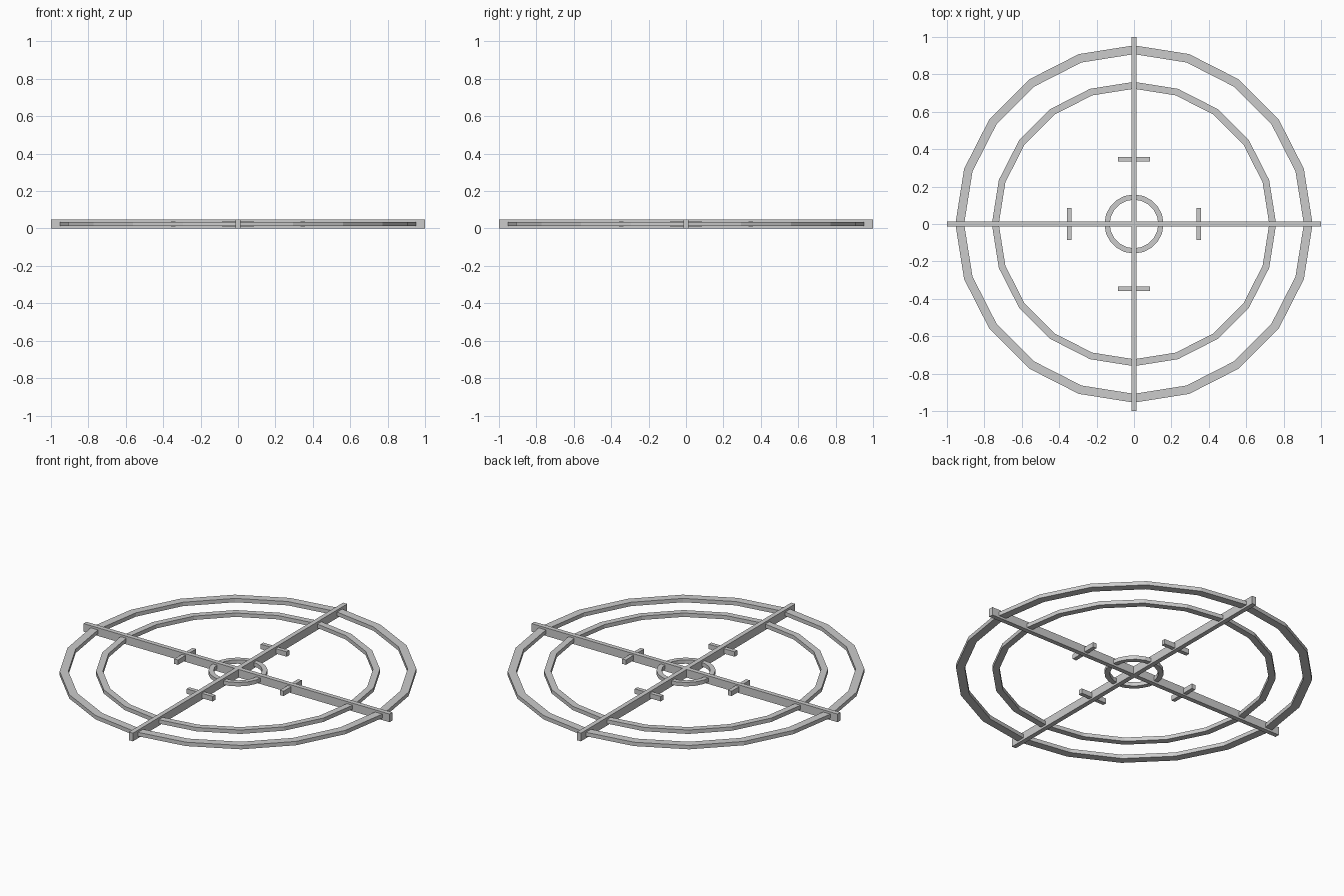
import bpy, bmesh
from math import cos, sin, pi

if "Cube" in bpy.data.objects:
    bpy.data.objects.remove(bpy.data.objects["Cube"])

MID = 0.024  # mid height of the whole flat model


def finish(name, bm):
    bmesh.ops.recalc_face_normals(bm, faces=bm.faces)
    mesh = bpy.data.meshes.new(name)
    bm.to_mesh(mesh)
    bm.free()
    bpy.context.collection.objects.link(bpy.data.objects.new(name, mesh))


def box(name, size, x=0, y=0):
    bm = bmesh.new()
    bmesh.ops.create_cube(bm, size=1)
    bmesh.ops.scale(bm, vec=size, verts=bm.verts)
    bmesh.ops.translate(bm, vec=(x, y, MID), verts=bm.verts)
    finish(name, bm)


def ring(name, r_out, r_in, height, sides=20):
    bm = bmesh.new()
    profile = [(r_out, -1), (r_out, 1), (r_in, 1), (r_in, -1)]
    loops = []
    for i in range(sides):
        a = 2 * pi * i / sides
        loops.append([bm.verts.new((r * cos(a), r * sin(a), MID + s * height / 2))
                      for r, s in profile])
    for i in range(sides):
        p, q = loops[i], loops[(i + 1) % sides]
        for k in range(4):
            n = (k + 1) % 4
            bm.faces.new((p[k], q[k], q[n], p[n]))
    finish(name, bm)


# Concentric faceted rings
ring("outer_ring", 0.955, 0.908, 0.023)
ring("middle_ring", 0.76, 0.723, 0.023)
ring("centre_ring", 0.158, 0.13, 0.023)

# Full-length cross bars
box("cross_bar_x", (2, 0.027, 0.048))
box("cross_bar_y", (0.027, 2, 0.048))

# Short tick marks across each arm
for side, s in (("positive", 1), ("negative", -1)):
    box(f"tick_x_{side}", (0.024, 0.17, 0.029), x=s * 0.345)
    box(f"tick_y_{side}", (0.17, 0.024, 0.029), y=s * 0.345)
